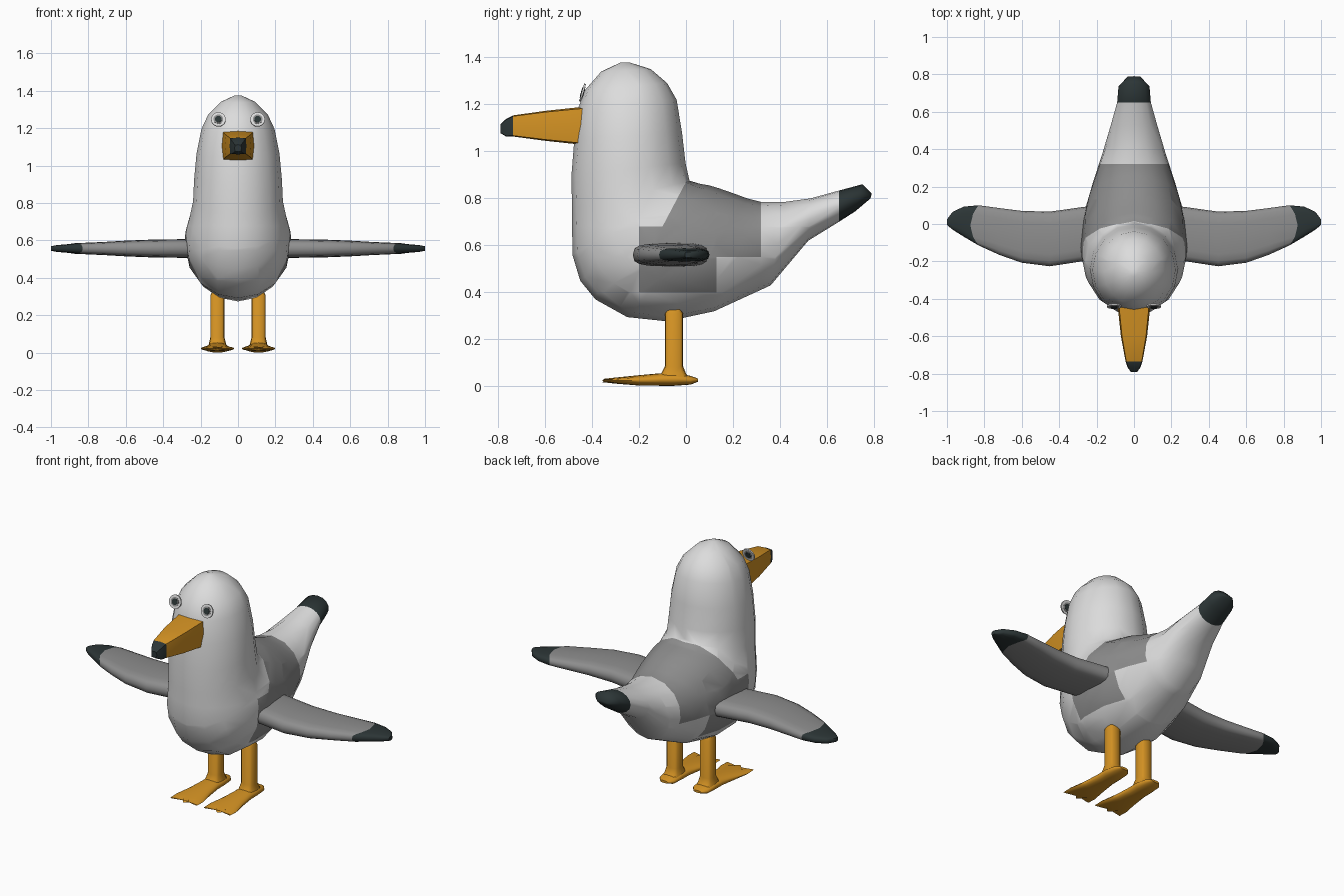
import bpy, bmesh, math
from mathutils import Vector, Matrix

if "Cube" in bpy.data.objects:
    bpy.data.objects.remove(bpy.data.objects["Cube"])


def mat(name, c):
    m = bpy.data.materials.new(name)
    m.diffuse_color = (*c, 1)
    m.use_nodes = True
    m.node_tree.nodes["Principled BSDF"].inputs["Base Color"].default_value = m.diffuse_color
    return m


WHITE = mat("white", (0.72, 0.72, 0.72))
GREY = mat("grey", (0.27, 0.27, 0.27))
DARK = mat("charcoal", (0.025, 0.036, 0.037))
ORANGE = mat("orange", (0.66, 0.29, 0.017))


def section(n, p=1.0, turn=0.0):
    """Unit cross-section; p below 1 makes it squarer."""
    pts = []
    for i in range(n):
        a = 2 * math.pi * i / n + turn
        c, s = math.cos(a), math.sin(a)
        pts.append((math.copysign(abs(c) ** p, c), math.copysign(abs(s) ** p, s)))
    return pts


def loft(rings):
    """Skin a list of closed rings and cap both ends."""
    bm = bmesh.new()
    rows = [[bm.verts.new(v) for v in r] for r in rings]
    n = len(rows[0])
    for a, b in zip(rows, rows[1:]):
        for i in range(n):
            j = (i + 1) % n
            bm.faces.new((a[i], a[j], b[j], b[i]))
    for r in (rows[0], rows[-1]):
        mid = bm.verts.new(sum((v.co for v in r), Vector()) / n)
        for i in range(n):
            bm.faces.new((r[i], r[(i + 1) % n], mid))
    return bm


def cut(bm, co, no):
    bmesh.ops.bisect_plane(bm, geom=bm.verts[:] + bm.edges[:] + bm.faces[:],
                           plane_co=co, plane_no=no)


def finish(bm, name, mats, rule=None, angle=40):
    bmesh.ops.recalc_face_normals(bm, faces=bm.faces)
    if rule:
        for f in bm.faces:
            f.material_index = rule(f.calc_center_median())
    me = bpy.data.meshes.new(name)
    bm.to_mesh(me)
    bm.free()
    for m in mats:
        me.materials.append(m)
    ob = bpy.data.objects.new(name, me)
    bpy.context.collection.objects.link(ob)
    bpy.ops.object.select_all(action='DESELECT')
    ob.select_set(True)
    bpy.context.view_layer.objects.active = ob
    bpy.ops.object.shade_smooth_by_angle(angle=math.radians(angle))
    return ob


# Body: rings fan from the crown, round the breast and out to the tail
# (front/belly y, z, back y, z, half width)
body = [
    (-.28, 1.377, -.24, 1.378, .02), (-.36, 1.34, -.15, 1.35, .09),
    (-.43, 1.26, -.08, 1.29, .16), (-.46, 1.18, -.04, 1.22, .195),
    (-.475, 1.05, -.017, 1.08, .222), (-.487, .90, -.002, .95, .235),
    (-.485, .75, .015, .875, .24), (-.483, .56, .06, .862, .262),
    (-.45, .45, .10, .855, .28), (-.385, .37, .14, .843, .285),
    (-.25, .295, .20, .822, .28), (-.08, .277, .26, .80, .258),
    (.12, .32, .32, .785, .22), (.36, .43, .42, .785, .165),
    (.52, .62, .53, .80, .125), (.65, .70, .65, .833, .09),
    (.72, .745, .75, .86, .083), (.785, .80, .79, .82, .035)]
rings = []
for ay, az, by, bz, w in body:
    cy, cz, hy, hz = (ay + by) / 2, (az + bz) / 2, (by - ay) / 2, (bz - az) / 2
    rings.append([(w * s, cy + hy * c, cz + hz * c) for c, s in section(16)])
bm = loft(rings)
# Cut the edges of the grey back patch
for y in (.32, -.2, .13):
    cut(bm, (0, y, 0), (0, 1, 0))
for z in (.55, .40, .68):
    cut(bm, (0, 0, z), (0, 0, 1))
cut(bm, (0, 0, .87), (0, -.19, .10))


def body_colour(c):
    if c.y > .65:
        return 2
    behind_neck = c.y > (c.z - .87) * .10 / .19
    if (behind_neck and .55 < c.z < .868 and c.y < .32) or \
       (-.2 < c.y < .13 and .40 < c.z < .68):
        return 1
    return 0


finish(bm, "body", [WHITE, GREY, DARK], body_colour, 60)

# Wings: (x, front y, back y, half thickness)
wing = [(.20, -.18, .10, .05), (.28, -.20, .09, .05), (.45, -.226, .066, .048),
        (.60, -.207, .07, .042), (.72, -.165, .085, .035), (.83, -.115, .10, .028),
        (.91, -.068, .093, .023), (.97, -.03, .065, .018), (1.0, -.005, .025, .012)]
for side, tag in ((-1, "left"), (1, "right")):
    rings = []
    for x, f, b, t in wing:
        bow = .045 if x == .83 else 0
        rings.append([(side * (x + bow * (1 - c * c)), (f + b) / 2 + c * (b - f) / 2,
                       .56 + s * t) for c, s in section(16, .6)])
    finish(loft(rings), tag + "_wing", [GREY, DARK],
           lambda c: int(abs(c.x) > .862 or (abs(c.x) > .845 and abs(c.y) > .05)), 50)

# Beak: (y, bottom, top, half width), squared with a dark tip
beak = [(-.42, 1.028, 1.19, .087), (-.46, 1.03, 1.187, .085), (-.60, 1.045, 1.172, .07),
        (-.735, 1.063, 1.153, .045), (-.765, 1.063, 1.138, .035), (-.79, 1.078, 1.115, .018)]
rings = [[(w * c, y, (lo + hi) / 2 + s * (hi - lo) / 2) for c, s in section(8, .25)]
         for y, lo, hi, w in beak]
finish(loft(rings), "beak", [ORANGE, DARK], lambda c: int(c.y < -.735), 30)

# Eyes: thin tilted discs, with a grey ring and a dark pupil
for side, tag in ((-1, "left"), (1, "right")):
    for part, r, t, m in (("eye", .039, .008, WHITE), ("eye_ring", .026, .011, GREY),
                          ("pupil", .018, .014, DARK)):
        bm = bmesh.new()
        bmesh.ops.create_cone(bm, cap_ends=True, segments=20, radius1=r, radius2=r, depth=t,
                              matrix=Matrix.Translation((side * .105, -.44, 1.25))
                              @ Matrix.Rotation(math.radians(74), 4, 'X'))
        finish(bm, tag + "_" + part, [m], None, 30)

# Legs and webbed feet
leg = [(.03, .05, -.12, .02), (.055, .045, -.105, .0), (.085, .038, -.09, -.012),
       (.31, .038, -.09, -.012), (.33, .028, -.078, -.024)]
foot = [(.05, .02, .034, .025), (.02, .008, .045, .05), (-.05, .003, .058, .056),
        (-.11, .003, .056, .056), (-.20, .004, .048, .068), (-.30, .012, .038, .09),
        (-.335, .018, .032, .088)]
for side, tag in ((-1, "left"), (1, "right")):
    cx = side * .11
    rings = [[(cx + w * c, (a + b) / 2 + s * (b - a) / 2, z) for c, s in section(12, .6)]
             for z, w, a, b in leg]
    finish(loft(rings), tag + "_leg", [ORANGE], None, 45)
    rings = []
    for y, lo, hi, w in foot:
        toe = .02 if y < -.32 else 0
        rings.append([(cx + w * c, y - toe * math.cos(c * 2 * math.pi),
                       (lo + hi) / 2 + s * (hi - lo) / 2) for c, s in section(16, .9)])
    finish(loft(rings), tag + "_foot", [ORANGE], None, 50)

# Rest the feet on the ground
bpy.context.view_layer.update()
low = min((o.matrix_world @ v.co).z for o in bpy.data.objects for v in o.data.vertices)
for o in bpy.data.objects:
    o.location.z -= low
